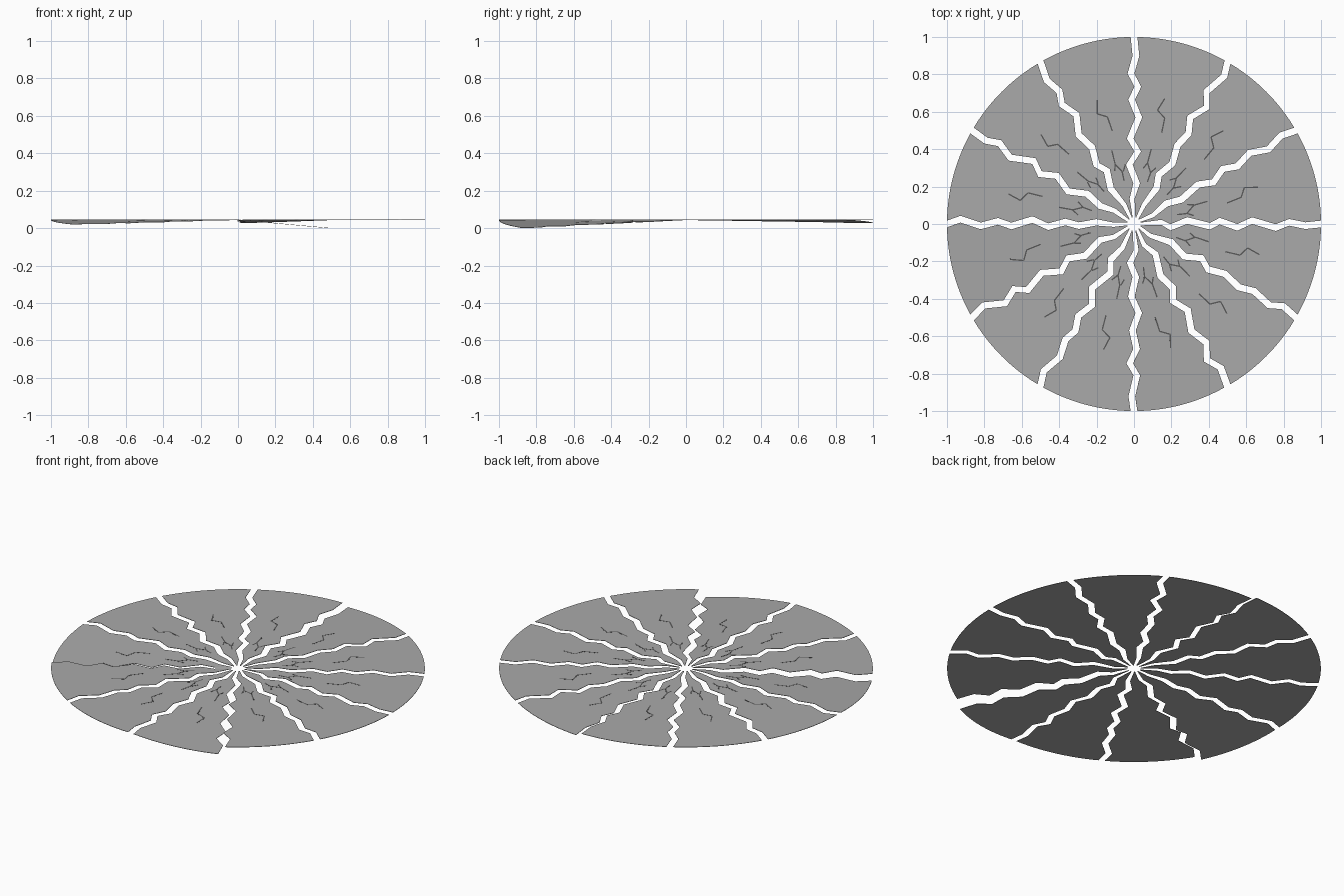
import bpy, bmesh, math, random
from mathutils import Matrix, Vector

cube = bpy.data.objects.get("Cube")
if cube:
    bpy.data.objects.remove(cube)

random.seed(7)
COUNT = 12
STEP = math.tau / COUNT
THICK = 0.002
TOP = 0.045
ZIGZAGS = 11


def make_material(name, value):
    mat = bpy.data.materials.new(name)
    mat.use_nodes = True
    colour = (value, value, value, 1)
    mat.diffuse_color = colour
    bsdf = mat.node_tree.nodes["Principled BSDF"]
    bsdf.inputs["Base Color"].default_value = colour
    bsdf.inputs["Roughness"].default_value = 0.8
    return mat


stone = make_material("stone grey", 0.40)
dark = make_material("dark crack grey", 0.10)


def polar(radius, angle, offset=0.0):
    """Point along a ray, shifted sideways to its counterclockwise side."""
    c, s = math.cos(angle), math.sin(angle)
    return Vector((radius * c - offset * s, radius * s + offset * c))


def make_plate(name, outlines, top, thick, mat, transform):
    """Flat plate with one or more outlines, given counterclockwise."""
    bm = bmesh.new()
    for outline in outlines:
        face = bm.faces.new([bm.verts.new((p.x, p.y, top - thick)) for p in outline])
        result = bmesh.ops.extrude_face_region(bm, geom=[face], use_keep_orig=True)
        raised = [v for v in result["geom"] if isinstance(v, bmesh.types.BMVert)]
        bmesh.ops.translate(bm, vec=(0, 0, thick), verts=raised)
    bmesh.ops.triangulate(bm, faces=bm.faces[:])
    bmesh.ops.recalc_face_normals(bm, faces=bm.faces[:])
    bm.transform(transform)
    mesh = bpy.data.meshes.new(name)
    bm.to_mesh(mesh)
    bm.free()
    mesh.materials.append(mat)
    obj = bpy.data.objects.new(name, mesh)
    bpy.context.collection.objects.link(obj)
    return obj


def make_crack():
    """Radius and sideways offset of the jagged line between two slabs."""
    path = [(0.035, 0.0)]
    side = random.choice((-1, 1))
    for k in range(1, ZIGZAGS):
        radius = 0.04 + 0.96 * (k + random.uniform(-0.25, 0.25)) / ZIGZAGS
        path.append((radius, side * random.uniform(0.008, 0.026) * min(1, radius * 4)))
        side = -side
    path.append((1.0, 0.0))
    return path


def crack_side(path, angle, sign):
    """One wall of a crack, running from the centre to the rim."""
    points = []
    for radius, offset in path:
        gap = min(0.018, 0.005 + radius * 0.06)
        points.append(polar(radius, angle, offset + sign * gap))
    points[-1].normalize()
    return points


def stroke(points, width):
    """Thin quads following a broken line."""
    quads = []
    for a, b in zip(points, points[1:]):
        along = (b - a).normalized()
        side = Vector((-along.y, along.x)) * width / 2
        quads.append([a - side, b - side, b + side, a + side])
    return quads


# Fine surface cracks of one slab, as radius and offset from its middle line
MARKS = [
    [(0.69, 0.015), (0.62, 0.036), (0.59, -0.014), (0.51, -0.02)],
    [(0.41, 0.015), (0.335, 0.014), (0.287, -0.015), (0.236, -0.011)],
    [(0.287, -0.015), (0.32, -0.035)],
    [(0.335, 0.014), (0.30, 0.03)],
]

# Slabs that have sunk along their counterclockwise edge, in degrees
SUNK = {2: 2.0, 6: 2.9, 9: 5.1}

cracks = [make_crack() for _ in range(COUNT)]

for i in range(COUNT):
    start, end = i * STEP, (i + 1) * STEP

    # Hinge each sunk slab about its clockwise edge
    hinge = Vector((math.cos(start), math.sin(start), 0))
    lift = Matrix.Translation((0, 0, TOP))
    tilt = lift @ Matrix.Rotation(-math.radians(SUNK.get(i, 0)), 4, hinge)

    # Slab: two jagged walls joined by the round rim
    first = crack_side(cracks[i], start, 1)
    last = crack_side(cracks[(i + 1) % COUNT], end, -1)
    a0 = start + 0.018
    rim = [polar(1, a0 + (STEP - 0.036) * k / 12) for k in range(1, 12)]
    make_plate(f"slab_{i + 1}", [first + rim + last[::-1]], 0, THICK, stone, tilt)

    # Surface cracks: hairline plates lying on the slab
    quads = []
    for mark in MARKS:
        points = [polar(r, start + STEP / 2, t + random.uniform(-0.004, 0.004))
                  for r, t in mark]
        quads += stroke(points, 0.007)
    make_plate(f"surface_cracks_{i + 1}", quads, 0.0006, 0.0005, dark, tilt)
